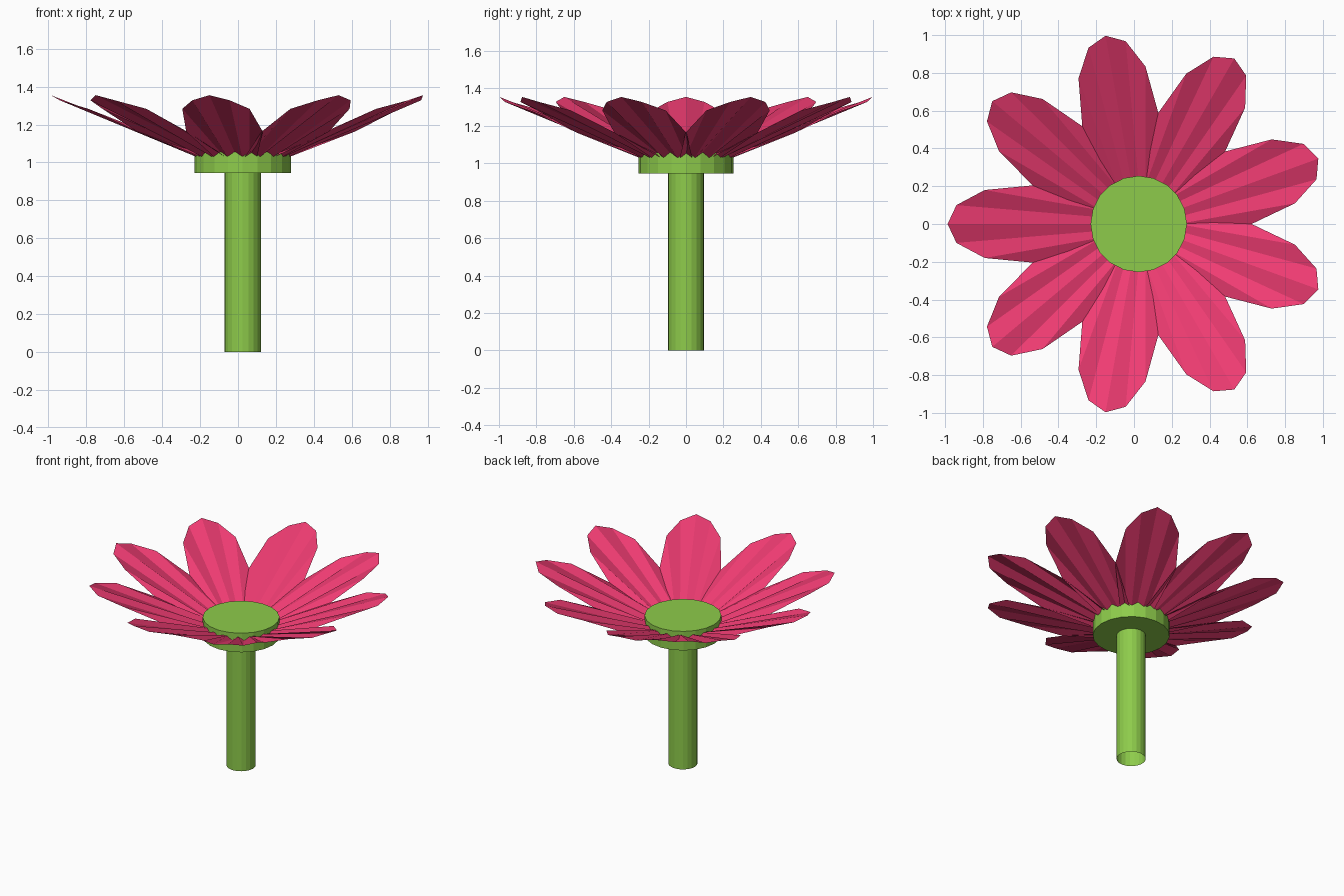
import bpy, bmesh
from math import sin, cos, radians, pi

if "Cube" in bpy.data.objects:
    bpy.data.objects.remove(bpy.data.objects["Cube"])

CX = 0.025  # flower axis


def material(name, rgb):
    m = bpy.data.materials.new(name)
    m.diffuse_color = (*rgb, 1)
    m.use_nodes = True
    m.node_tree.nodes["Principled BSDF"].inputs["Base Color"].default_value = m.diffuse_color
    return m


GREEN = material("leaf_green", (0.27, 0.60, 0.07))
PINK = material("petal_pink", (0.87, 0.045, 0.17))


def add_object(name, bm, mat):
    me = bpy.data.meshes.new(name)
    bm.to_mesh(me)
    bm.free()
    me.materials.append(mat)
    ob = bpy.data.objects.new(name, me)
    bpy.context.collection.objects.link(ob)
    return ob


def cylinder(name, radius, z0, z1, sides, caps):
    bm = bmesh.new()
    rings = [[bm.verts.new((CX + radius * cos(2 * pi * i / sides),
                            radius * sin(2 * pi * i / sides), z))
              for i in range(sides)] for z in (z0, z1)]
    for i in range(sides):
        j = (i + 1) % sides
        bm.faces.new((rings[0][i], rings[0][j], rings[1][j], rings[1][i]))
    if caps:
        bm.faces.new(rings[0][::-1])
        bm.faces.new(rings[1])
    add_object(name, bm, GREEN)


# Stem (open tube) and the flower's centre disc
cylinder("stem", 0.097, 0.0, 0.95, 20, False)
cylinder("flower_centre", 0.255, 0.945, 1.085, 20, True)

# Half outline of a petal from tip to side: distance out, half width, height
TIP = [(1.012, 0.0, 1.355), (0.965, 0.10, 1.328),
       (0.815, 0.18, 1.283), (0.555, 0.205, 1.163)]
BASE_R = 0.21


def petal(name, angle):
    bm = bmesh.new()
    outer, inner = [], []
    ca, sa = cos(angle), sin(angle)
    for k in range(-3, 4):
        r, w, z = TIP[abs(k)]
        w = w if k > 0 else -w
        outer.append(bm.verts.new((CX + r * ca - w * sa, r * sa + w * ca, z)))
        # pleats alternate between ridge and valley
        a = angle + radians(10 * k)
        zb = 1.040 if k % 2 == 0 else 1.014
        inner.append(bm.verts.new((CX + BASE_R * cos(a), BASE_R * sin(a), zb)))
    for k in range(6):
        bm.faces.new((inner[k], outer[k], outer[k + 1], inner[k + 1]))
    add_object(name, bm, PINK)


# Ring of nine pleated petals
for i in range(9):
    petal(f"petal_{i + 1}", radians(20 + 40 * i))
